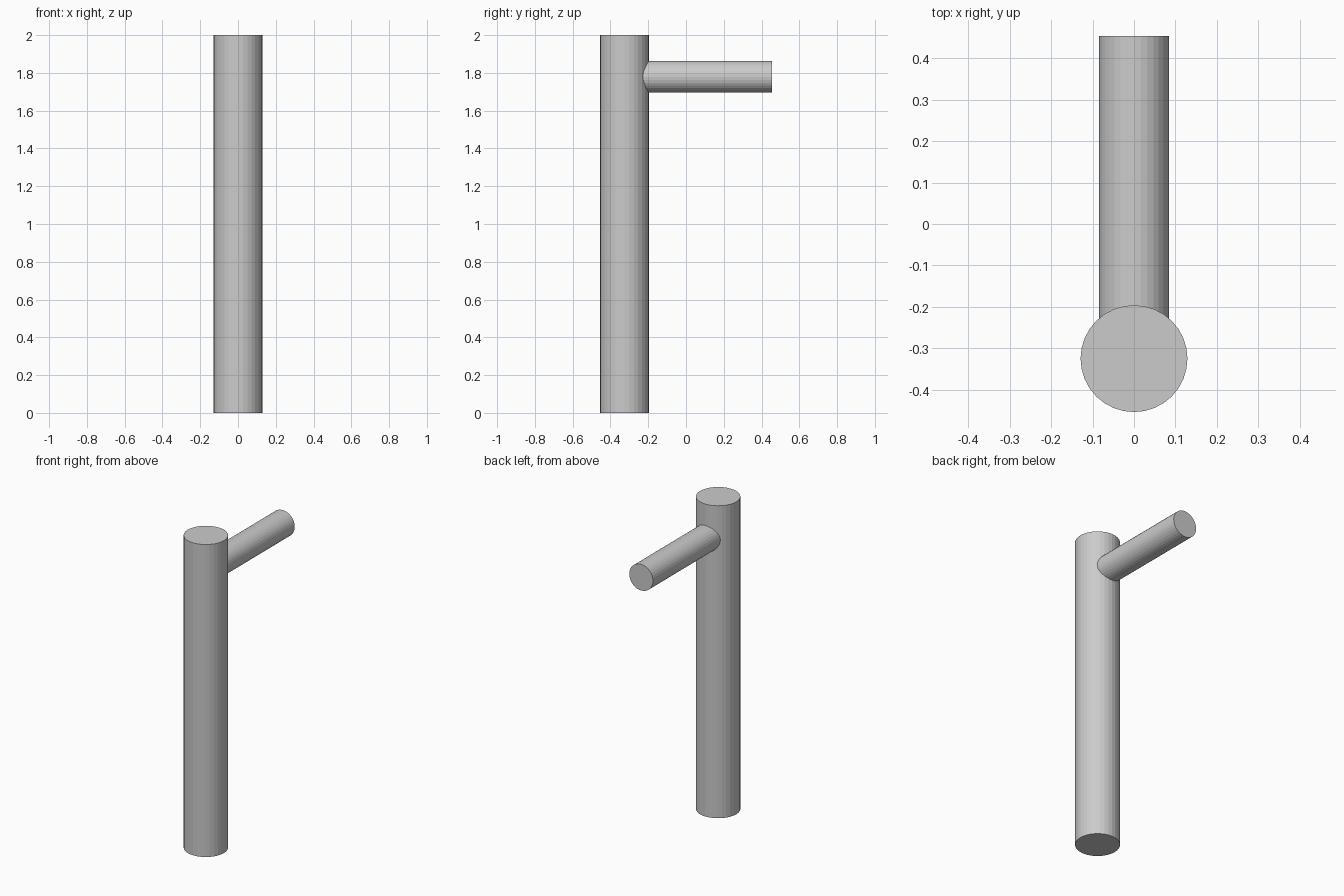
import bpy
import math
from mathutils import Vector

if "Cube" in bpy.data.objects:
    bpy.data.objects.remove(bpy.data.objects["Cube"])

SIDES = 32


def rod(name, start, end, radius):
    """Capped cylinder running between two points."""
    start, end = Vector(start), Vector(end)
    axis = end - start
    bpy.ops.mesh.primitive_cylinder_add(
        vertices=SIDES, radius=radius, depth=axis.length,
        location=(start + end) / 2,
        rotation=axis.to_track_quat('Z', 'Y').to_euler())
    obj = bpy.context.object
    obj.name = name
    return obj


POST_Y = -0.325

# Upright post
rod("post", (0, POST_Y, 0), (0, POST_Y, 2), 0.129)

# Horizontal arm, rooted inside the post and pointing to the back
rod("arm", (0, POST_Y, 1.779), (0, 0.454, 1.779), 0.084)
